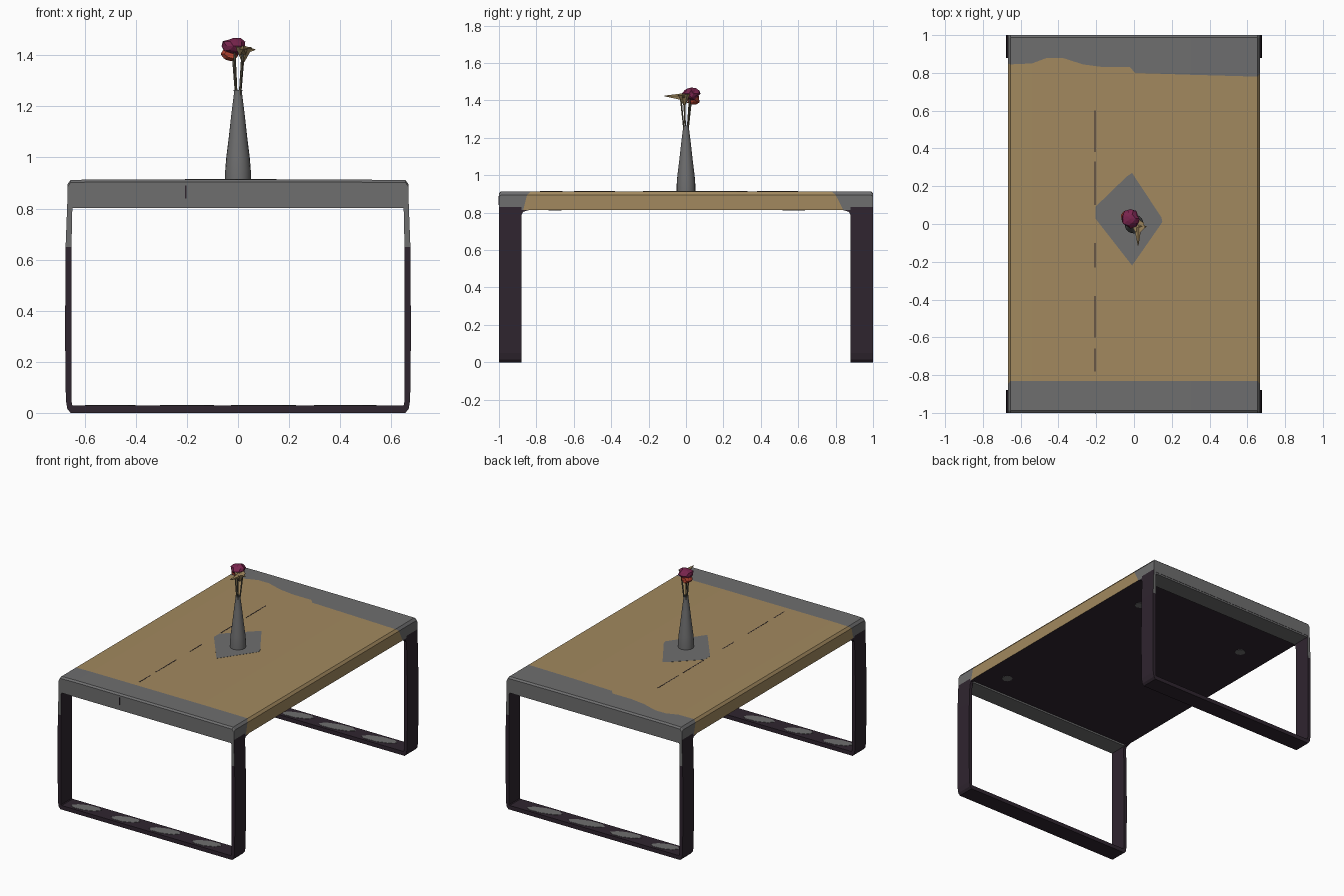
import bpy, bmesh, math, random
from mathutils import Vector

if "Cube" in bpy.data.objects:
    bpy.data.objects.remove(bpy.data.objects["Cube"])

random.seed(4)


def material(name, rgb):
    m = bpy.data.materials.new(name)
    m.diffuse_color = (*rgb, 1)
    m.use_nodes = True
    m.node_tree.nodes["Principled BSDF"].inputs["Base Color"].default_value = m.diffuse_color
    return m


WOOD = material("tan wood", (0.36, 0.25, 0.113))
GREY = material("mid grey", (0.156, 0.156, 0.158))
DARK = material("dark plum", (0.028, 0.018, 0.028))
PURPLE = material("crimson petal", (0.19, 0.018, 0.075))
RED = material("red petal", (0.45, 0.055, 0.03))
STEM = material("olive stem", (0.13, 0.115, 0.08))


def finish(name, bm, mats, smooth=None):
    bmesh.ops.recalc_face_normals(bm, faces=bm.faces)
    me = bpy.data.meshes.new(name)
    bm.to_mesh(me)
    bm.free()
    for m in mats:
        me.materials.append(m)
    ob = bpy.data.objects.new(name, me)
    bpy.context.collection.objects.link(ob)
    if smooth:
        bpy.ops.object.select_all(action='DESELECT')
        bpy.context.view_layer.objects.active = ob
        ob.select_set(True)
        bpy.ops.object.shade_smooth_by_angle(angle=math.radians(smooth))
    return ob


def plate(name, pts, up, mat):
    """Thin polygon plate raised along a direction."""
    bm = bmesh.new()
    f = bm.faces.new([bm.verts.new(p) for p in pts])
    r = bmesh.ops.extrude_face_region(bm, geom=[f])
    bmesh.ops.translate(bm, vec=up, verts=[v for v in r["geom"] if isinstance(v, bmesh.types.BMVert)])
    return finish(name, bm, [mat])


# Table top: section lofted along y; each point has its own wood/grey borders
# (x, z, front border, back border)
section = [(-0.668, 0.815, -0.87, 0.87), (-0.668, 0.895, -0.85, 0.85), (-0.655, 0.912, -0.83, 0.845),
           (-0.54, 0.914, -0.83, 0.85), (-0.46, 0.914, -0.83, 0.88), (-0.38, 0.914, -0.83, 0.88),
           (-0.27, 0.914, -0.83, 0.845), (-0.16, 0.914, -0.83, 0.83), (-0.02, 0.914, -0.83, 0.83),
           (0.005, 0.914, -0.83, 0.80), (0.3, 0.914, -0.83, 0.79), (0.655, 0.912, -0.83, 0.78),
           (0.668, 0.895, -0.85, 0.80), (0.668, 0.815, -0.87, 0.84)]
bm = bmesh.new()
rings = []
for k in range(6):
    ring = []
    for x, z, a, b in section:
        y = (-1, -0.988, a, b, 0.988, 1)[k]
        zz = z - 0.01 if k in (0, 5) and z > 0.85 else z
        ring.append(bm.verts.new((x, y, zz)))
    rings.append(ring)
n = len(section)
for k in range(5):
    for i in range(n):
        j = (i + 1) % n
        f = bm.faces.new((rings[k][i], rings[k][j], rings[k + 1][j], rings[k + 1][i]))
        f.material_index = 2 if i == n - 1 else (0 if k == 2 else 1)
for ring in (rings[0], rings[-1]):
    bm.faces.new(ring).material_index = 1
finish("table_top", bm, [WOOD, GREY, DARK])


# Leg loops: rounded U profile extruded in y, front and back
def leg_loop(name, s):
    outer = [(0.668, 0.83), (0.675, 0.65), (0.677, 0.3), (0.674, 0.05), (0.668, 0.015), (0.655, 0.0)]
    inner = [(0.648, 0.83), (0.652, 0.65), (0.652, 0.3), (0.652, 0.05), (0.65, 0.032), (0.645, 0.028)]
    mirror = lambda p: p + [(-x, z) for x, z in reversed(p)]
    o, q = mirror(outer), mirror(inner)
    bm = bmesh.new()
    cols = [[bm.verts.new((x, s * y, z)) for x, z in pts]
            for pts, y in ((o, 1.0), (o, 0.88), (q, 0.88), (q, 1.0))]
    for i in range(len(o) - 1):
        for c in range(4):
            a, b = cols[c], cols[(c + 1) % 4]
            f = bm.faces.new((a[i], a[i + 1], b[i + 1], b[i]))
            # grey upper ends on the outward narrow face
            f.material_index = 1 if c == 3 and i in (0, len(o) - 2) else 0
    for i in (0, -1):
        bm.faces.new([c[i] for c in cols])
    finish(name, bm, [DARK, GREY])


def box(name, lo, hi, mat):
    x0, y0, z0 = lo
    x1, y1, z1 = hi
    return plate(name, [(x0, y0, z0), (x1, y0, z0), (x1, y1, z0), (x0, y1, z0)], (0, 0, z1 - z0), mat)


for name, s in (("front", -1), ("back", 1)):
    leg_loop(name + "_leg_loop", s)
    # lower lip of the end rail above the leg loop
    ys = sorted((s * 0.87, s * 0.998))
    box(name + "_rail_lip", (-0.655, ys[0], 0.803), (0.655, ys[1], 0.83), GREY)
    # worn grey patches on the floor bar
    for k, x in enumerate((-0.5, -0.2, 0.1, 0.42)):
        w = random.uniform(0.09, 0.13)
        pts = [(x + w * math.cos(t * math.pi / 4), s * 0.94 + 0.045 * math.sin(t * math.pi / 4 + 0.5), 0.027)
               for t in range(8)]
        plate(f"{name}_bar_patch_{k}", pts, (0, 0, 0.003), GREY)
    # fillets where posts meet the top
    for side in (-1, 1):
        pts = [(side * 0.668, s * 0.89, 0.77), (side * 0.668, s * 0.89, 0.82),
               (side * 0.668, s * 0.82, 0.82), (side * 0.668, s * 0.87, 0.805)]
        plate(f"{name}_fillet_{side}", pts, (-side * 0.018, 0, 0), DARK)

# Worn spots on the underside
for k, (x, y) in enumerate(((0.45, 0.6), (-0.45, 0.55), (0.5, -0.7))):
    pts = [(x + 0.035 * math.cos(t * math.pi / 4), y + 0.035 * math.sin(t * math.pi / 4), 0.816) for t in range(8)]
    plate(f"underside_spot_{k}", pts, (0, 0, -0.003), GREY)

# Grey diamond mat, seam lines
plate("diamond_mat", [(-0.01, -0.22, 0.912), (0.15, 0.01, 0.912), (0.145, 0.035, 0.912), (-0.01, 0.27, 0.912),
                      (-0.04, 0.25, 0.912), (-0.205, 0.09, 0.912), (-0.205, 0.03, 0.912)], (0, 0, 0.003), GREY)
for k, (a, b) in enumerate(((-0.78, -0.66), (-0.6, -0.38), (-0.23, -0.1), (0.1, 0.33), (0.38, 0.6))):
    box(f"top_seam_{k}", (-0.208, a, 0.912), (-0.203, b, 0.915), DARK)
box("front_seam", (-0.207, -1.002, 0.84), (-0.202, -0.999, 0.89), DARK)

# Vase: lathed profile
profile = [(0.0, 0.912), (0.05, 0.912), (0.05, 0.95), (0.046, 1.0), (0.036, 1.08), (0.026, 1.17),
           (0.016, 1.25), (0.017, 1.265), (0.011, 1.265), (0.011, 1.22), (0.0, 1.22)]
bm = bmesh.new()
vs = [bm.verts.new((r, 0, z)) for r, z in profile]
es = [bm.edges.new(p) for p in zip(vs, vs[1:])]
bmesh.ops.spin(bm, geom=vs + es, cent=(0, 0, 0), axis=(0, 0, 1), angle=math.tau, steps=20)
bmesh.ops.remove_doubles(bm, verts=bm.verts, dist=0.0005)
finish("vase", bm, [GREY], 40)


def cone(name, a, b, r1, r2, seg, mat):
    a, b = Vector(a), Vector(b)
    d = b - a
    bm = bmesh.new()
    bmesh.ops.create_cone(bm, cap_ends=True, segments=seg, radius1=r1, radius2=r2, depth=d.length)
    m = d.to_track_quat('Z', 'Y').to_matrix().to_4x4()
    m.translation = (a + b) / 2
    bmesh.ops.transform(bm, matrix=m, verts=bm.verts)
    return finish(name, bm, [mat])


# Stems spreading out of the vase
for k, (x, y) in enumerate(((-0.02, 0.028), (0.018, -0.028), (0.022, 0.02), (-0.014, -0.01))):
    cone(f"stem_{k}", (x * 0.3, y * 0.3, 1.22), (x, y, 1.41), 0.004, 0.005, 6, STEM)


# Faceted spiky blossoms
def blossom(name, loc, size, mat):
    bm = bmesh.new()
    bmesh.ops.create_icosphere(bm, subdivisions=2, radius=1)
    for v in bm.verts:
        v.co = Vector(loc) + Vector([c * d for c, d in zip(v.co * random.uniform(0.82, 1.12), size)])
    return finish(name, bm, [mat])


blossom("crimson_blossom", (-0.018, 0.028, 1.436), (0.049, 0.047, 0.036), PURPLE)
blossom("red_blossom", (-0.03, 0.038, 1.405), (0.036, 0.036, 0.03), RED)

# Tan lily: funnel with pointed petals
cone("lily_funnel", (0.02, -0.008, 1.375), (0.024, -0.012, 1.432), 0.006, 0.034, 7, WOOD)
cone("lily_long_petal", (0.02, -0.02, 1.418), (0.022, -0.115, 1.424), 0.02, 0.002, 5, WOOD)
cone("lily_side_petal", (0.025, -0.012, 1.42), (0.069, -0.015, 1.422), 0.018, 0.001, 5, WOOD)
